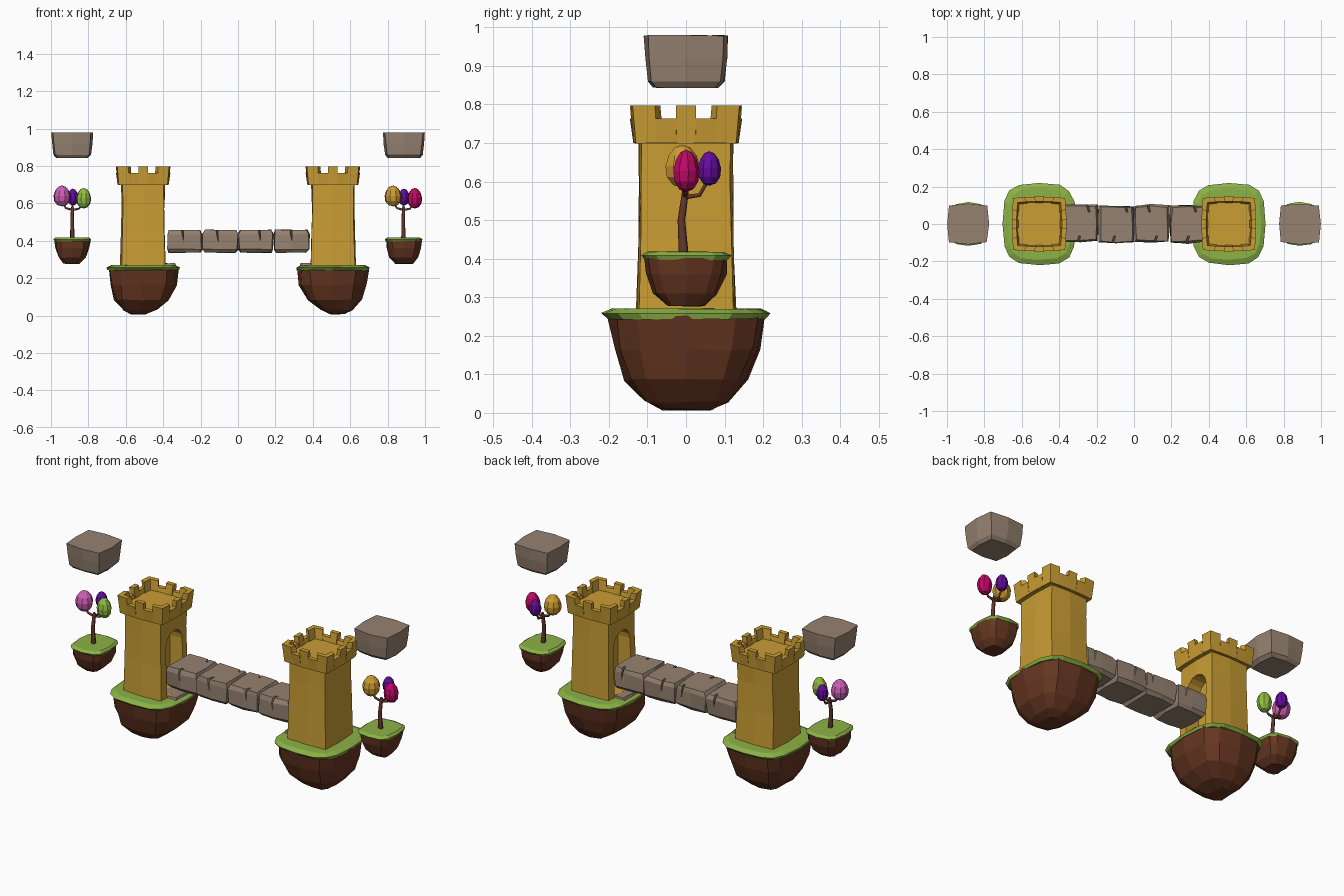
import bpy, bmesh, math, random
from mathutils import Vector

if "Cube" in bpy.data.objects:
    bpy.data.objects.remove(bpy.data.objects["Cube"])

random.seed(4)


def mat(name, r, g, b):
    lin = [(c / 255 / 12.92) if c < 10 else ((c / 255 + .055) / 1.055) ** 2.4 for c in (r, g, b)]
    m = bpy.data.materials.new(name)
    m.diffuse_color = (*lin, 1)
    m.use_nodes = True
    m.node_tree.nodes["Principled BSDF"].inputs["Base Color"].default_value = m.diffuse_color
    return m


EARTH = mat("earth_brown", 102, 54, 33)
BARK = mat("bark_brown", 100, 54, 40)
GRASS = mat("grass_green", 140, 178, 70)
WALL = mat("wall_gold", 202, 157, 52)
STONE = mat("stone_grey_brown", 150, 130, 113)
PINK = mat("leaf_pink", 205, 95, 180)
LIME = mat("leaf_lime", 145, 190, 65)
PURPLE = mat("leaf_purple", 98, 12, 155)
AMBER = mat("leaf_amber", 205, 155, 50)
CRIMSON = mat("leaf_magenta", 192, 8, 102)


def finish(name, bm, material):
    bmesh.ops.recalc_face_normals(bm, faces=bm.faces)
    me = bpy.data.meshes.new(name)
    bm.to_mesh(me)
    bm.free()
    ob = bpy.data.objects.new(name, me)
    me.materials.append(material)
    bpy.context.collection.objects.link(ob)
    return ob


def outline(n, p):
    """Rounded-square outline; small p = squarer."""
    pts = []
    for i in range(n):
        a = 2 * math.pi * i / n
        c, s = round(math.cos(a), 6), round(math.sin(a), 6)
        pts.append((math.copysign(abs(c) ** p, c), math.copysign(abs(s) ** p, s)))
    return pts


def loft(name, cx, rings, material, n=8, p=.3, jit=0.0, cy=0.0):
    """Stack of rings (z, half_x, half_y, x_offset) with capped ends."""
    bm = bmesh.new()
    loops = []
    for z, hx, hy, off in rings:
        loops.append([bm.verts.new((cx + off + x * hx + random.uniform(-jit, jit),
                                    cy + y * hy + random.uniform(-jit, jit),
                                    z + random.uniform(-jit, jit) * .5))
                      for x, y in outline(n, p)])
    for a, b in zip(loops, loops[1:]):
        for i in range(n):
            j = (i + 1) % n
            bm.faces.new((a[i], a[j], b[j], b[i]))
    bm.faces.new(loops[0][::-1])
    bm.faces.new(loops[-1])
    return finish(name, bm, material)


def cut(ob, cutter):
    m = ob.modifiers.new("cut", 'BOOLEAN')
    m.object, m.operation, m.solver = cutter, 'DIFFERENCE', 'EXACT'
    bpy.context.view_layer.objects.active = ob
    bpy.ops.object.modifier_apply(modifier=m.name)
    bpy.data.objects.remove(cutter, do_unlink=True)


def prism(name, pts, direction, material):
    """Extrude a planar polygon along a vector."""
    bm = bmesh.new()
    f = bm.faces.new([bm.verts.new(q) for q in pts])
    ext = bmesh.ops.extrude_face_region(bm, geom=[f])
    bmesh.ops.translate(bm, vec=direction, verts=[v for v in ext['geom'] if isinstance(v, bmesh.types.BMVert)])
    return finish(name, bm, material)


def battlement(name, cx):
    """Wall segments round the top: tall merlons and low notches."""
    bm = bmesh.new()
    t = [-1, -.58, -.19, .19, .58, 1]

    def pt(k, u, h, z):
        q = Vector((h * (1 - .05 * u * u), h * .95 * u))   # slightly bowed side
        a = k * math.pi / 2
        return bm.verts.new((cx + q.x * math.cos(a) - q.y * math.sin(a),
                             q.x * math.sin(a) + q.y * math.cos(a), z))
    for k in range(4):
        for i in range(5):
            top = .798 if i % 2 == 0 else .764
            lo = [pt(k, t[i], .137, .7), pt(k, t[i + 1], .137, .7), pt(k, t[i + 1], .105, .7), pt(k, t[i], .105, .7)]
            hi = [pt(k, t[i], .146, top), pt(k, t[i + 1], .146, top), pt(k, t[i + 1], .121, top), pt(k, t[i], .121, top)]
            bm.faces.new(lo[::-1])
            bm.faces.new(hi)
            for a in range(4):
                b = (a + 1) % 4
                bm.faces.new((lo[a], lo[b], hi[b], hi[a]))
    return finish(name, bm, WALL)


def branch(name, pts):
    """Tapered limb from (x, y, z, radius) points."""
    cu = bpy.data.curves.new(name, 'CURVE')
    cu.dimensions, cu.bevel_depth, cu.bevel_resolution, cu.use_fill_caps = '3D', 1, 1, True
    sp = cu.splines.new('POLY')
    sp.points.add(len(pts) - 1)
    for q, (x, y, z, r) in zip(sp.points, pts):
        q.co, q.radius = (x, y, z, 1), r
    ob = bpy.data.objects.new(name, cu)
    bpy.context.collection.objects.link(ob)
    cu.materials.append(BARK)
    bpy.ops.object.select_all(action='DESELECT')
    ob.select_set(True)
    bpy.context.view_layer.objects.active = ob
    bpy.ops.object.convert(target='MESH')


def leaf(name, loc, size, material):
    bm = bmesh.new()
    bmesh.ops.create_uvsphere(bm, u_segments=9, v_segments=6, radius=1)
    for v in bm.verts:
        k = 1 - .12 * v.co.z            # egg shape
        v.co = (loc[0] + v.co.x * size[0] * k, loc[1] + v.co.y * size[1] * k, loc[2] + v.co.z * size[2])
    finish(name, bm, material)


for s, side in ((-1, "left"), (1, "right")):
    # big floating island
    X = s * .507
    loft(side + "_island_earth", X, [(.008, .04, .06, s * .03), (.03, .09, .105, s * .02), (.085, .148, .155, s * .008),
                                     (.165, .178, .186, 0), (.25, .19, .2, 0)], EARTH, 12, .62, .007)
    loft(side + "_island_grass", X, [(.243, .19, .203, 0), (.258, .197, .219, 0), (.27, .172, .192, 0)],
         GRASS, 16, .62, .003)

    # tower with arched recess facing the bridge
    tower = loft(side + "_tower", X, [(.262, .123, .129, 0), (.45, .118, .124, 0), (.6, .115, .121, 0),
                                      (.705, .117, .122, 0)], WALL, 8, .16, .002)
    arch = [(s * .34, -.072, .28), (s * .34, .072, .28)]
    arch += [(s * .34, .072 * math.cos(a), .545 + .072 * math.sin(a))
             for a in (math.pi * i / 8 for i in range(9))]
    cut(tower, prism("arch_cutter", arch, (s * .13, 0, 0), WALL))
    battlement(side + "_battlement", X)
    loft(side + "_tower_deck", X, [(.699, .134, .134, 0), (.742, .125, .125, 0)], WALL, 8, .15)
    loft(side + "_door_step", s * .385, [(.262, .055, .075, 0), (.28, .05, .07, 0)], STONE, 8, .15, .002)

    # small floating island
    T = s * .885
    loft(side + "_small_earth", T, [(.278, .045, .05, s * .005), (.31, .074, .083, 0), (.36, .091, .103, 0),
                                    (.402, .095, .108, 0)], EARTH, 12, .62, .004)
    loft(side + "_small_grass", T, [(.396, .095, .106, 0), (.408, .101, .117, 0), (.418, .088, .1, 0)],
         GRASS, 12, .62, .002)

    # tree
    branch(side + "_trunk", [(T, -.006, .41, .013), (T - .002, -.012, .5, .01), (T, -.002, .57, .009), (T, .0, .585, .006)])
    branch(side + "_side_branch_a", [(T, -.002, .565, .007), (T - .035, -.004, .575, .006), (T - .055, -.008, .605, .005)])
    branch(side + "_side_branch_b", [(T, -.002, .565, .007), (T + .035, -.002, .572, .006), (T + .058, 0, .6, .005)])
    branch(side + "_back_branch", [(T, -.002, .56, .007), (T, .035, .565, .006), (T, .058, .605, .005)])
    west, east = (PINK, LIME) if s < 0 else (AMBER, CRIMSON)
    leaf(side + "_leaf_west", (T - .056, -.01, .64), (.046, .046, .056), west)
    leaf(side + "_leaf_back", (T + .002, .06, .634), (.031, .031, .045), PURPLE)
    leaf(side + "_leaf_east", (T + .06, 0, .628), (.04, .035, .055), east)

    # floating rock
    loft(side + "_floating_rock", s * .887, [(.843, .085, .085, 0), (.86, .1, .099, 0), (.92, .108, .106, 0),
                                             (.979, .112, .108, 0)], STONE, 8, .3, .002)

# stone bridge blocks with cracked edges
for i in range(4):
    bx = -.285 + i * .19
    blk = loft("bridge_block_%d" % (i + 1), bx, [(.337, .082, .085, 0), (.355, .094, .1, 0), (.435, .095, .102, 0),
                                                 (.458, .086, .093, 0)], STONE, 8, .14, .005,
               cy=(.005, -.002, .002, 0)[i])
    for sy in (-1, 1):
        cxk = bx + random.uniform(-.04, .04)
        wedge = [(cxk - .008, sy * .12, .48), (cxk + .01, sy * .12, .48), (cxk + .015, sy * .12, .385)]
        cut(blk, prism("crack_cutter", wedge, (.012, -sy * .055, .02), STONE))
